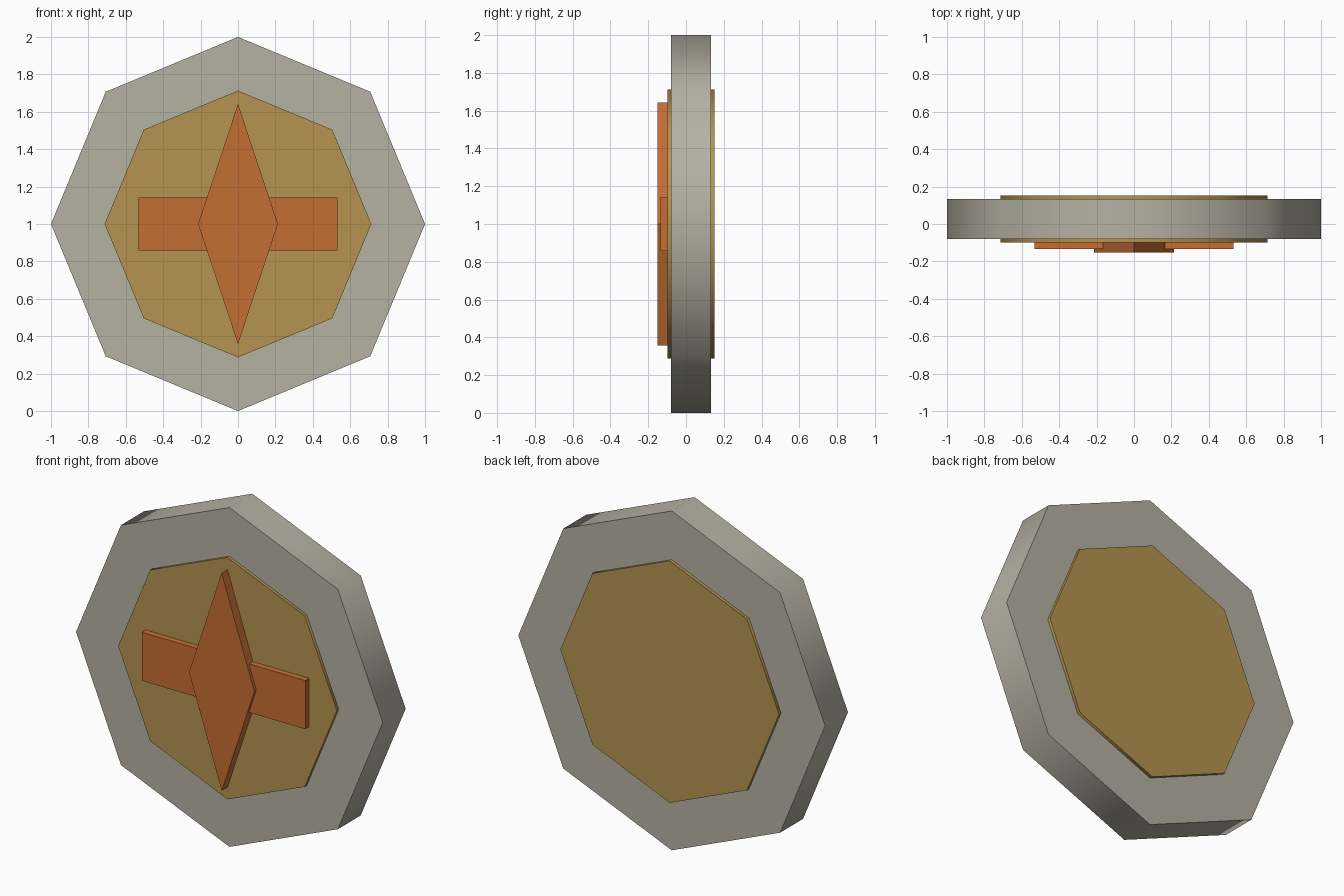
import bpy
import math

cube = bpy.data.objects.get("Cube")
if cube:
    bpy.data.objects.remove(cube, do_unlink=True)


def material(name, rgb):
    mat = bpy.data.materials.new(name)
    mat.use_nodes = True
    mat.diffuse_color = (*rgb, 1)
    mat.node_tree.nodes["Principled BSDF"].inputs["Base Color"].default_value = (*rgb, 1)
    return mat


stone = material("warm grey", (0.46, 0.44, 0.365))
gold = material("dull gold", (0.46, 0.295, 0.08))
orange = material("burnt orange", (0.56, 0.157, 0.034))

CENTRE_Z = 1.0


def plate(name, outline, front, back, mat, smooth=False):
    """Extrude an (x, z) outline, counter-clockwise from the front, along y."""
    n = len(outline)
    verts = [(x, y, z + CENTRE_Z) for y in (front, back) for x, z in outline]
    faces = [list(range(n)), list(range(2 * n - 1, n - 1, -1))]
    faces += [[i, i + n, (i + 1) % n + n, (i + 1) % n] for i in range(n)]
    mesh = bpy.data.meshes.new(name)
    mesh.from_pydata(verts, [], faces)
    mesh.materials.append(mat)
    obj = bpy.data.objects.new(name, mesh)
    bpy.context.collection.objects.link(obj)
    if smooth:
        bpy.ops.object.select_all(action="DESELECT")
        obj.select_set(True)
        bpy.context.view_layer.objects.active = obj
        bpy.ops.object.shade_smooth_by_angle(angle=math.radians(60))
    return obj


def octagon(radius):
    return [(radius * math.cos(i * math.pi / 4), radius * math.sin(i * math.pi / 4))
            for i in range(8)]


# Thick octagonal body with a gold disc showing on both sides
plate("outer_rim", octagon(1.0), -0.08, 0.133, stone, smooth=True)
plate("inner_disc", octagon(0.713), -0.098, 0.152, gold, smooth=True)

# Crossed emblem: wide bar behind a tall diamond
w, h = 0.533, 0.143
plate("cross_bar", [(-w, -h), (w, -h), (w, h), (-w, h)], -0.134, -0.09, orange)
w, h = 0.213, 0.642
plate("diamond", [(0, -h), (w, 0), (0, h), (-w, 0)], -0.152, -0.09, orange)
